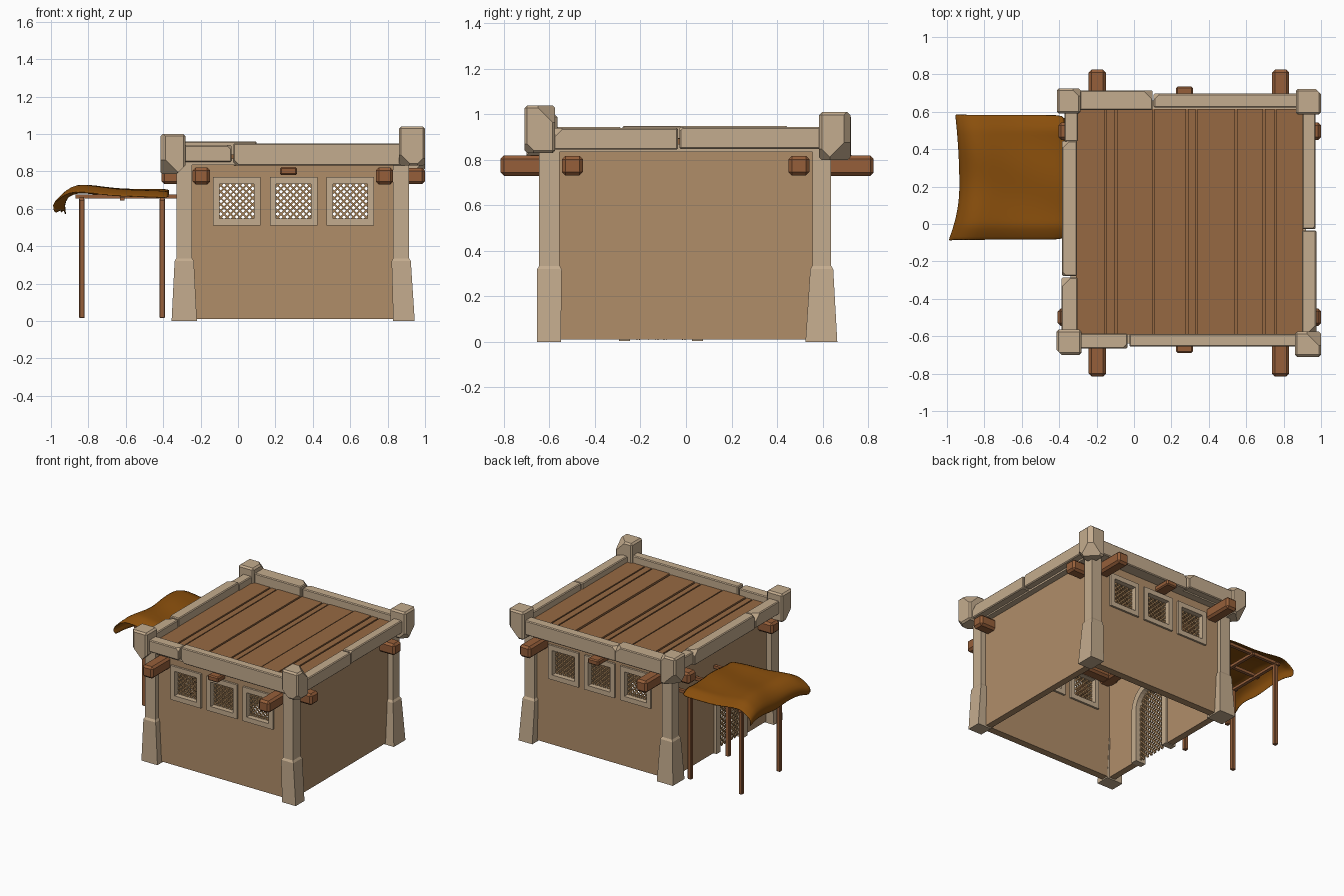
import bpy, bmesh, math, random
from mathutils import Vector, Matrix

if "Cube" in bpy.data.objects:
    bpy.data.objects.remove(bpy.data.objects["Cube"])

random.seed(4)


def material(name, r, g, b):
    m = bpy.data.materials.new(name)
    lin = [((c / 255 + 0.055) / 1.055) ** 2.4 for c in (r, g, b)]
    m.diffuse_color = (*lin, 1)
    m.use_nodes = True
    m.node_tree.nodes["Principled BSDF"].inputs["Base Color"].default_value = m.diffuse_color
    return m


STONE = material("pale stone", 196, 172, 142)
WALL = material("tan plaster", 176, 141, 105)
WOOD = material("roof wood", 150, 105, 66)
BEAM = material("beam wood", 150, 95, 58)
CLOTH = material("ochre cloth", 138, 79, 12)
LATTICE = material("lattice wood", 168, 132, 90)


def finish(bm, name, mat, smooth=False):
    bmesh.ops.recalc_face_normals(bm, faces=bm.faces)
    for f in bm.faces:
        f.smooth = smooth
    me = bpy.data.meshes.new(name)
    bm.to_mesh(me)
    bm.free()
    me.materials.append(mat)
    ob = bpy.data.objects.new(name, me)
    bpy.context.collection.objects.link(ob)
    return ob


def add_box(bm, lo, hi, bevel=0):
    lo, hi = Vector(lo), Vector(hi)
    mat = Matrix.Translation((lo + hi) / 2) @ Matrix.Diagonal((*(hi - lo), 1))
    vs = bmesh.ops.create_cube(bm, size=1, matrix=mat)["verts"]
    if bevel:
        es = list({e for v in vs for e in v.link_edges})
        bmesh.ops.bevel(bm, geom=es, offset=bevel, segments=1, affect='EDGES', profile=0.5)


def boxes(name, mat, items, bevel=0):
    bm = bmesh.new()
    for lo, hi in items:
        add_box(bm, lo, hi, bevel)
    return finish(bm, name, mat)


def chip(bm, point, normal):
    """Slice one corner off a closed solid."""
    geom = bm.verts[:] + bm.edges[:] + bm.faces[:]
    cut = bmesh.ops.bisect_plane(bm, geom=geom, plane_co=point, plane_no=normal, clear_outer=True)
    edges = [g for g in cut["geom_cut"] if isinstance(g, bmesh.types.BMEdge)]
    bmesh.ops.holes_fill(bm, edges=edges)


def stone(name, lo, hi, bevel, chips):
    bm = bmesh.new()
    add_box(bm, lo, hi, bevel)
    for sx, sy, sz, size in chips:
        corner = Vector([h if s > 0 else l for s, l, h in zip((sx, sy, sz), lo, hi)])
        n = Vector((sx, sy, sz)).normalized()
        chip(bm, corner - n * size, n)
    return finish(bm, name, STONE)


def prism(name, mat, pts, x0, x1):
    """Outline in (y, z) extruded along x."""
    bm = bmesh.new()
    f = bm.faces.new([bm.verts.new((x0, y, z)) for y, z in pts])
    new = bmesh.ops.extrude_face_region(bm, geom=[f])["geom"]
    bmesh.ops.translate(bm, vec=(x1 - x0, 0, 0), verts=[v for v in new if isinstance(v, bmesh.types.BMVert)])
    return finish(bm, name, mat)


def lattice(name, inside, centre, reach, place, pitch=0.034, w=0.009):
    """Diagonal bars kept where inside(a, z) is true; place maps (a, z) to 3D."""
    bm = bmesh.new()
    for s in (1, -1):
        d = Vector((s, 1)).normalized()
        n = Vector((-d.y, d.x))
        count = int(reach / (pitch * 0.707)) + 1
        for k in range(-count, count + 1):
            line = [Vector(centre) + n * k * pitch * 0.707 + d * t * reach / 80 for t in range(-80, 81)]
            line = [p for p in line if inside(p.x, p.y)]
            if len(line) < 3:
                continue
            a, b = place(line[0]), place(line[-1])
            rot = (b - a).to_track_quat('X', 'Z').to_matrix().to_4x4()
            bmesh.ops.create_cube(bm, size=1, matrix=Matrix.Translation((a + b) / 2) @ rot
                                  @ Matrix.Diagonal(((b - a).length, w, w, 1)))
    return finish(bm, name, LATTICE)


# Walls: front and back with three window openings each
WIN = (-0.007, 0.297, 0.60)
H = 0.1
for side, y0, y1 in (("front", -0.605, -0.55), ("back", 0.55, 0.605)):
    xs = [-0.29] + [c + s * H for c in WIN for s in (-1, 1)] + [0.875]
    parts = [((-0.29, y0, 0.01), (0.875, y1, 0.54)), ((-0.29, y0, 0.74), (0.875, y1, 0.86))]
    parts += [((xs[i], y0, 0.54), (xs[i + 1], y1, 0.74)) for i in range(0, 8, 2)]
    boxes(side + "_wall", WALL, parts)
    # window frames and lattices
    ym = (y0 + y1) / 2
    f0, f1 = y0 - 0.015, y1 + 0.015
    frames = []
    for i, c in enumerate(WIN):
        frames += [((c - 0.127, f0, 0.51), (c + 0.127, f1, 0.547)), ((c - 0.127, f0, 0.733), (c + 0.127, f1, 0.77)),
                   ((c - 0.127, f0, 0.547), (c - 0.093, f1, 0.733)), ((c + 0.093, f0, 0.547), (c + 0.127, f1, 0.733))]
        lattice(f"{side}_window_lattice_{i}", lambda a, z, c=c: abs(a - c) < 0.096 and abs(z - 0.64) < 0.096,
                (c, 0.64), 0.16, lambda p, ym=ym: Vector((p.x, ym, p.y)))
    boxes(side + "_window_frames", STONE, frames)
boxes("right_wall", WALL, [((0.825, -0.55, 0.01), (0.875, 0.55, 0.86))])

# Left wall with arched doorway
DY, SPRING = -0.11, 0.41


def arch(r, z0):
    arc = [(DY + r * math.cos(math.pi * k / 14), SPRING + r * math.sin(math.pi * k / 14)) for k in range(15)]
    return [(DY + r, z0)] + arc + [(DY - r, z0)]


prism("left_wall", WALL, [(-0.55, 0.01), (-0.55, 0.86), (0.55, 0.86), (0.55, 0.01)] + arch(0.15, 0.01), -0.29, -0.24)
prism("door_frame", STONE, arch(0.185, 0.005) + arch(0.137, 0.005)[::-1], -0.31, -0.225)
lattice("door_lattice",
        lambda a, z: 0.01 < z and abs(a - DY) < 0.14 and (z < SPRING or math.hypot(a - DY, z - SPRING) < 0.14),
        (DY, 0.28), 0.42, lambda p: Vector((-0.265, p.x, p.y)), 0.04)

# Corner columns with flared bases
UX = {-1: (-0.33, -0.245), 1: (0.83, 0.915)}
UY = {-1: (-0.645, -0.555), 1: (0.555, 0.638)}
BX = {-1: (-0.355, -0.22), 1: (0.83, 0.945)}
BY = {-1: (-0.655, -0.55), 1: (0.525, 0.665)}
for sx, nx in ((-1, "left"), (1, "right")):
    for sy, ny in ((-1, "front"), (1, "back")):
        bm = bmesh.new()
        rings = []
        for z, (x0, x1), (y0, y1), g in ((0, BX[sx], BY[sy], 0), (0.32, UX[sx], UY[sy], 0.009),
                                         (0.335, UX[sx], UY[sy], 0), (0.85, UX[sx], UY[sy], 0)):
            rings.append([bm.verts.new(p) for p in ((x0 - g, y0 - g, z), (x1 + g, y0 - g, z),
                                                    (x1 + g, y1 + g, z), (x0 - g, y1 + g, z))])
        for a, b in zip(rings, rings[1:]):
            for k in range(4):
                bm.faces.new((a[k], a[(k + 1) % 4], b[(k + 1) % 4], b[k]))
        bm.faces.new(rings[0])
        bm.faces.new(rings[-1])
        finish(bm, f"{ny}_{nx}_column", STONE)

# Rough corner cap stones
for name, lo, hi, chips in (
        ("front_left_cap", (-0.415, -0.70, 0.785), (-0.28, -0.565, 1.0), [(-1, -1, -1, 0.06), (1, 0, -1, 0.035), (-1, -1, 0, 0.02)]),
        ("front_right_cap", (0.86, -0.71, 0.83), (1.0, -0.575, 1.04), [(1, 1, 1, 0.05), (-1, -1, -1, 0.04), (1, -1, -1, 0.03)]),
        ("back_right_cap", (0.865, 0.585, 0.80), (1.0, 0.722, 1.01), [(1, 1, -1, 0.06), (1, -1, -1, 0.035), (1, 1, 0, 0.02)]),
        ("back_left_cap", (-0.413, 0.59, 0.785), (-0.285, 0.725, 1.0), [(-1, 1, -1, 0.06), (1, 1, 1, 0.03), (-1, -1, -1, 0.04)])):
    stone(name, lo, hi, 0.012, chips)

# Parapet stones
for name, lo, hi, chips in (
        ("front_parapet_short", (-0.29, -0.665, 0.85), (-0.035, -0.585, 0.94), [(1, -1, 1, 0.015)]),
        ("front_parapet_long", (-0.025, -0.655, 0.83), (0.88, -0.588, 0.95), [(-1, -1, -1, 0.02)]),
        ("back_parapet_short", (-0.29, 0.61, 0.845), (0.10, 0.715, 0.96), [(1, 1, 1, 0.03)]),
        ("back_parapet_long", (0.105, 0.622, 0.835), (0.88, 0.697, 0.945), [(-1, 1, 1, 0.02)]),
        ("right_parapet_front", (0.897, -0.59, 0.845), (0.975, -0.035, 0.94), [(1, -1, 1, 0.03)]),
        ("right_parapet_back", (0.9, -0.028, 0.848), (0.97, 0.6, 0.945), [(1, -1, 1, 0.012)]),
        ("left_parapet_front", (-0.387, -0.58, 0.845), (-0.302, -0.285, 0.945), [(-1, 1, 1, 0.03)]),
        ("left_parapet_middle", (-0.385, -0.278, 0.84), (-0.305, 0.445, 0.95), [(-1, -1, 1, 0.015), (-1, 1, 1, 0.025)]),
        ("left_parapet_back", (-0.372, 0.44, 0.848), (-0.30, 0.6, 0.94), [])):
    stone(name, lo, hi, 0.006, chips)
# inner ledge closing the gap between walls and parapet
boxes("parapet_bed", STONE, [((-0.34, -0.64, 0.835), (0.92, -0.58, 0.87)), ((-0.34, 0.58, 0.835), (0.92, 0.66, 0.87)),
                             ((-0.34, -0.58, 0.835), (-0.28, 0.58, 0.87)), ((0.86, -0.58, 0.835), (0.92, 0.58, 0.87))])

# Roof deck: planks running front to back
planks = [((-0.31, -0.59, 0.84), (0.905, 0.615, 0.876))]
x = -0.308
for i, wd in enumerate((0.15, 0.045, 0.19, 0.17, 0.04, 0.2, 0.14, 0.05, 0.14)):
    planks.append(((x, -0.59, 0.87), (x + wd, 0.615, 0.892 + random.uniform(-0.006, 0.006))))
    x += wd + 0.0105
boxes("roof_planks", WOOD, planks)

# Projecting roof beams
boxes("long_beams", BEAM, [((-0.242, -0.815, 0.73), (-0.15, 0.825, 0.82)), ((0.738, -0.815, 0.73), (0.83, 0.825, 0.82))], 0.015)
boxes("middle_beam", BEAM, [((0.225, -0.69, 0.78), (0.315, 0.735, 0.822))], 0.008)
boxes("cross_beams", BEAM, [((-0.408, -0.545, 0.732), (1.0, -0.453, 0.818)), ((-0.405, 0.45, 0.732), (1.0, 0.542, 0.818))], 0.015)

# Awning posts and rails
boxes("awning_posts", BEAM, [((px - 0.015, py - 0.015, 0.015), (px + 0.015, py + 0.015, 0.655))
                             for px in (-0.835, -0.405) for py in (0.07, 0.525)], 0.004)
rails = [((px - 0.012, -0.04, 0.643), (px + 0.012, 0.55, 0.663)) for px in (-0.835, -0.62, -0.405)]
rails += [((-0.87, py - 0.012, 0.655), (-0.28, py + 0.012, 0.677)) for py in (0.07, 0.3, 0.525)]
boxes("awning_rails", BEAM, rails)

# Draped awning cloth
PROFILE = [(-0.365, 0.70), (-0.48, 0.702), (-0.6, 0.70), (-0.72, 0.71), (-0.83, 0.728),
           (-0.89, 0.715), (-0.94, 0.675), (-0.965, 0.625), (-0.95, 0.57)]
bm = bmesh.new()
N = 18
grid = []
for i, (px, pz) in enumerate(PROFILE):
    row = []
    for j in range(N + 1):
        y = -0.088 + 0.675 * j / N
        t = (y - 0.2) / (0.29 if y < 0.2 else 0.38)
        end = -0.94 - (0.06 if y < 0.2 else 0.022) * t * t
        drop = 0.045 * max(0, (abs(2 * j / N - 1) - 0.78) / 0.22) * (1 - i / 12)
        wave = 0.006 * math.sin(y * 17 + px * 6)
        row.append(bm.verts.new((-0.365 + (px + 0.365) * (end + 0.365) / -0.60, y,
                                 pz - drop + wave + (0.02 * abs(t) if i > 6 else 0))))
    grid.append(row)
for a, b in zip(grid, grid[1:]):
    for j in range(N):
        bm.faces.new((a[j], a[j + 1], b[j + 1], b[j]))
cloth = finish(bm, "awning_cloth", CLOTH, True)
sol = cloth.modifiers.new("thickness", 'SOLIDIFY')
sol.thickness = 0.01
sub = cloth.modifiers.new("soften", 'SUBSURF')
sub.levels = sub.render_levels = 1
